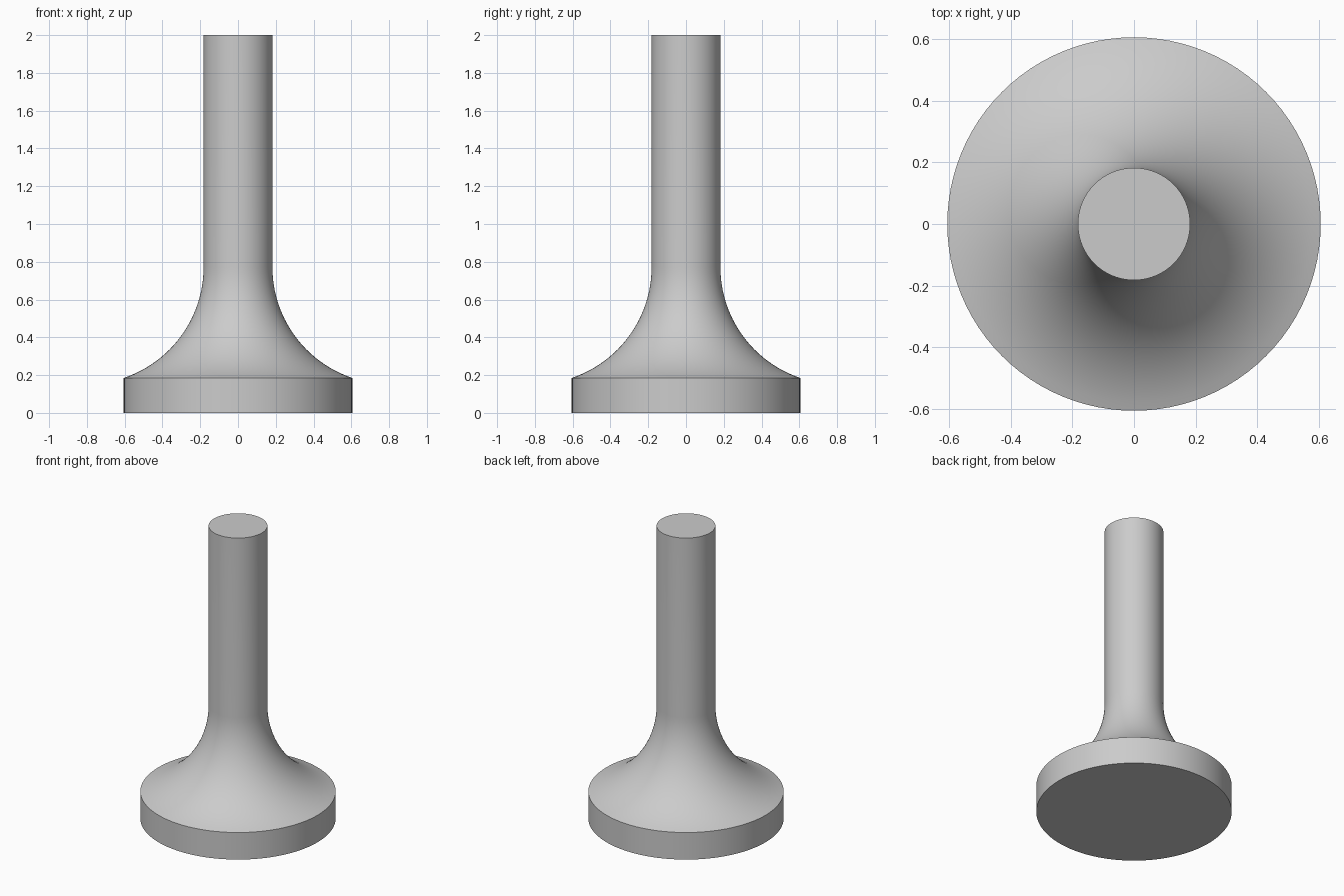
import bpy, bmesh, math

if "Cube" in bpy.data.objects:
    bpy.data.objects.remove(bpy.data.objects["Cube"])

BASE_R, BASE_H = 0.605, 0.185
STEM_R, TOP = 0.182, 2.0
FLARE_R = 0.62          # radius of the concave flare
SEGMENTS, ARC_STEPS = 96, 24

# Half profile: base disc, concave flare, straight stem
run = BASE_R - STEM_R
rise = math.sqrt(FLARE_R ** 2 - (FLARE_R - run) ** 2)
cx, cz = STEM_R + FLARE_R, BASE_H + rise
sweep = math.asin(rise / FLARE_R)
profile = [(0, 0), (BASE_R, 0)]
for i in range(ARC_STEPS + 1):
    a = sweep * (1 - i / ARC_STEPS)
    profile.append((cx - FLARE_R * math.cos(a), cz - FLARE_R * math.sin(a)))
profile += [(STEM_R, TOP), (0, TOP)]

# Revolve the profile around z
bm = bmesh.new()
verts = [bm.verts.new((r, 0, z)) for r, z in profile]
edges = [bm.edges.new(pair) for pair in zip(verts, verts[1:])]
bmesh.ops.spin(bm, geom=verts + edges, cent=(0, 0, 0), axis=(0, 0, 1),
               angle=math.tau, steps=SEGMENTS, use_merge=False)
bmesh.ops.remove_doubles(bm, verts=bm.verts, dist=1e-5)
bmesh.ops.recalc_face_normals(bm, faces=bm.faces)
mesh = bpy.data.meshes.new("flared_post")
bm.to_mesh(mesh)
bm.free()

post = bpy.data.objects.new("flared_post", mesh)
bpy.context.collection.objects.link(post)
grey = bpy.data.materials.new("light_grey")
grey.diffuse_color = (0.6, 0.6, 0.6, 1)
grey.use_nodes = True
grey.node_tree.nodes["Principled BSDF"].inputs["Base Color"].default_value = grey.diffuse_color
mesh.materials.append(grey)

# Smooth sides with crisp rims
bpy.context.view_layer.objects.active = post
post.select_set(True)
bpy.ops.object.shade_smooth_by_angle(angle=math.radians(30))
